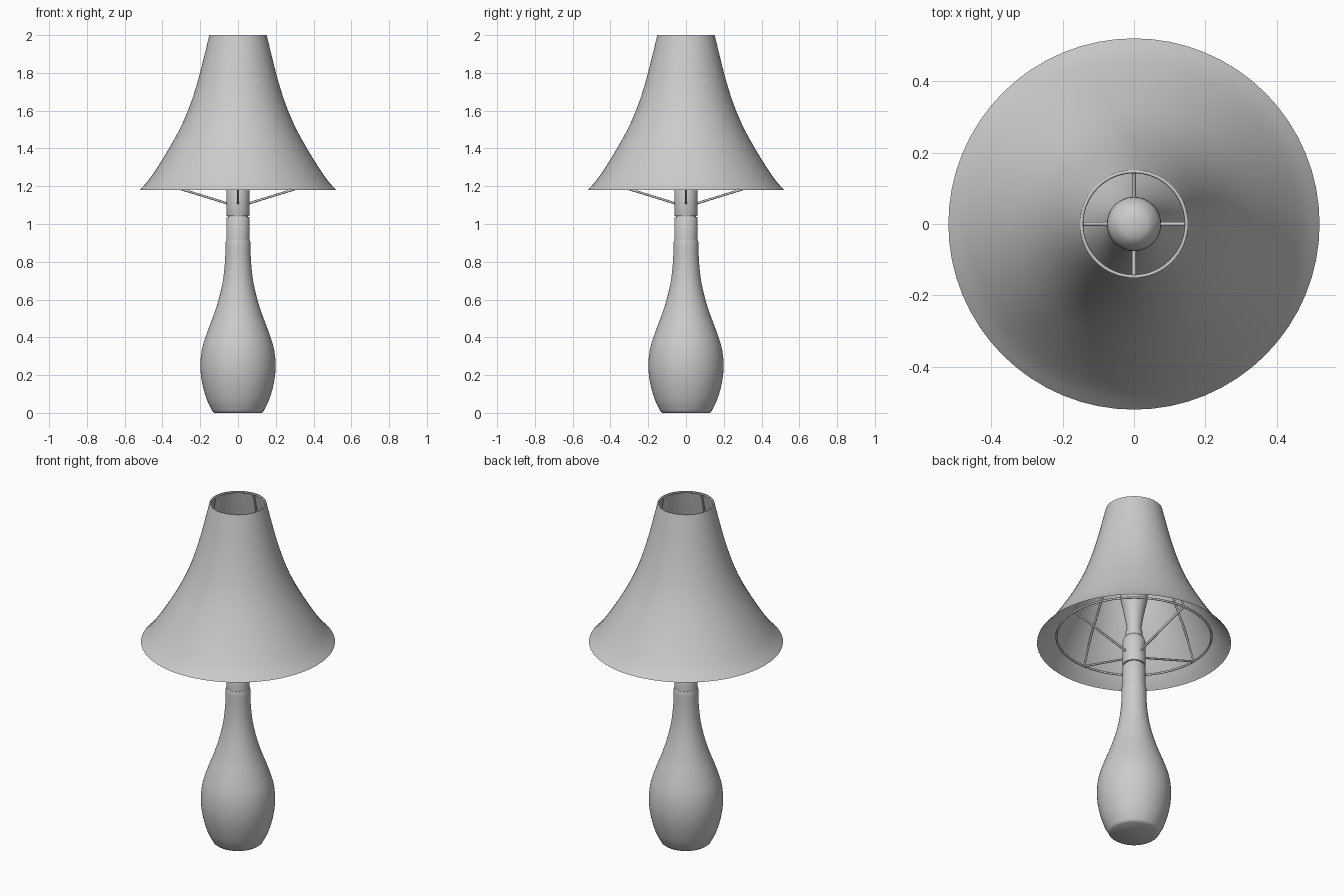
import bpy, bmesh, math
from mathutils import Vector

if "Cube" in bpy.data.objects:
    bpy.data.objects.remove(bpy.data.objects["Cube"])


def finish(bm, name, angle=40):
    bmesh.ops.recalc_face_normals(bm, faces=bm.faces)
    me = bpy.data.meshes.new(name)
    bm.to_mesh(me)
    bm.free()
    ob = bpy.data.objects.new(name, me)
    bpy.context.collection.objects.link(ob)
    bpy.ops.object.select_all(action='DESELECT')
    ob.select_set(True)
    bpy.context.view_layer.objects.active = ob
    bpy.ops.object.shade_smooth_by_angle(angle=math.radians(angle))
    return ob


def smooth_profile(pts, steps=5):
    """Catmull-Rom curve through (r, z) points."""
    p = [Vector(q) for q in pts]
    p = [2 * p[0] - p[1]] + p + [2 * p[-1] - p[-2]]
    out = []
    for i in range(1, len(p) - 2):
        a, b, c, d = p[i - 1:i + 3]
        for k in range(steps):
            t = k / steps
            out.append(0.5 * (2 * b + (c - a) * t + (2 * a - 5 * b + 4 * c - d) * t * t
                              + (3 * b - a - 3 * c + d) * t ** 3))
    return [tuple(q) for q in out] + [tuple(pts[-1])]


def lathe(name, prof, sides=64):
    bm = bmesh.new()
    vs = [bm.verts.new((r, 0, z)) for r, z in prof]
    es = [bm.edges.new(e) for e in zip(vs, vs[1:])]
    bmesh.ops.spin(bm, geom=vs + es, cent=(0, 0, 0), axis=(0, 0, 1),
                   angle=math.tau, steps=sides, use_duplicate=False)
    bmesh.ops.remove_doubles(bm, verts=bm.verts, dist=1e-5)
    return finish(bm, name)


def wire(name, pts, radius, cyclic=False):
    cu = bpy.data.curves.new(name, 'CURVE')
    cu.dimensions = '3D'
    cu.bevel_depth = radius
    cu.bevel_resolution = 2
    cu.use_fill_caps = True
    sp = cu.splines.new('POLY')
    sp.points.add(len(pts) - 1)
    for q, co in zip(sp.points, pts):
        q.co = (*co, 1)
    sp.use_cyclic_u = cyclic
    ob = bpy.data.objects.new(name, cu)
    bpy.context.collection.objects.link(ob)
    return ob


def ring(name, r, z, radius):
    pts = [(r * math.cos(math.tau * i / 64), r * math.sin(math.tau * i / 64), z) for i in range(64)]
    return wire(name, pts, radius, True)


# vase-shaped body
body = smooth_profile([(0.135, 0.008), (0.165, 0.07), (0.19, 0.16), (0.199, 0.25), (0.19, 0.34),
                       (0.162, 0.43), (0.128, 0.52), (0.1, 0.61), (0.08, 0.7), (0.069, 0.8),
                       (0.066, 0.9)])
lathe("lamp_body", [(0, 0), (0.125, 0)] + body + [(0.063, 0.912), (0, 0.912)])

# neck collar, recessed groove and socket
lathe("neck_collar", [(0, 0.905), (0.062, 0.905), (0.062, 1.03), (0.058, 1.036), (0, 1.036)])
lathe("neck_groove", [(0, 1.03), (0.052, 1.03), (0.052, 1.05), (0, 1.05)])
lathe("socket", [(0, 1.043), (0.06, 1.043), (0.062, 1.048), (0.062, 1.18), (0.055, 1.205),
                 (0.045, 1.215), (0.045, 1.25), (0, 1.25)])

# bulb
lathe("bulb", smooth_profile([(0.04, 1.24), (0.042, 1.29), (0.056, 1.37), (0.071, 1.44),
                              (0.076, 1.48), (0.071, 1.52), (0.05, 1.55), (0.025, 1.562), (0, 1.565)]), 32)

# flared shade
shade = [(0.52, 1.18), (0.475, 1.23), (0.42, 1.31), (0.365, 1.4), (0.31, 1.5), (0.265, 1.6),
         (0.23, 1.7), (0.201, 1.8), (0.176, 1.9), (0.152, 2.0)]
lathe("shade", smooth_profile(shade, 3))

# wire frame inside the shade
ring("frame_lower_ring", 0.416, 1.22, 0.006)
ring("frame_upper_ring", 0.147, 1.994, 0.005)
strut = smooth_profile([(0.416, 1.22), (0.35, 1.4), (0.255, 1.6), (0.191, 1.8), (0.147, 1.994)], 4)
for i in range(4):
    c, s = math.cos(i * math.pi / 2), math.sin(i * math.pi / 2)
    wire(f"frame_arm_{i}", [(r * c, r * s, z) for r, z in [(0.05, 1.107), (0.416, 1.22)]], 0.006)
    wire(f"frame_strut_{i}", [(r * c, r * s, z) for r, z in strut], 0.005)
